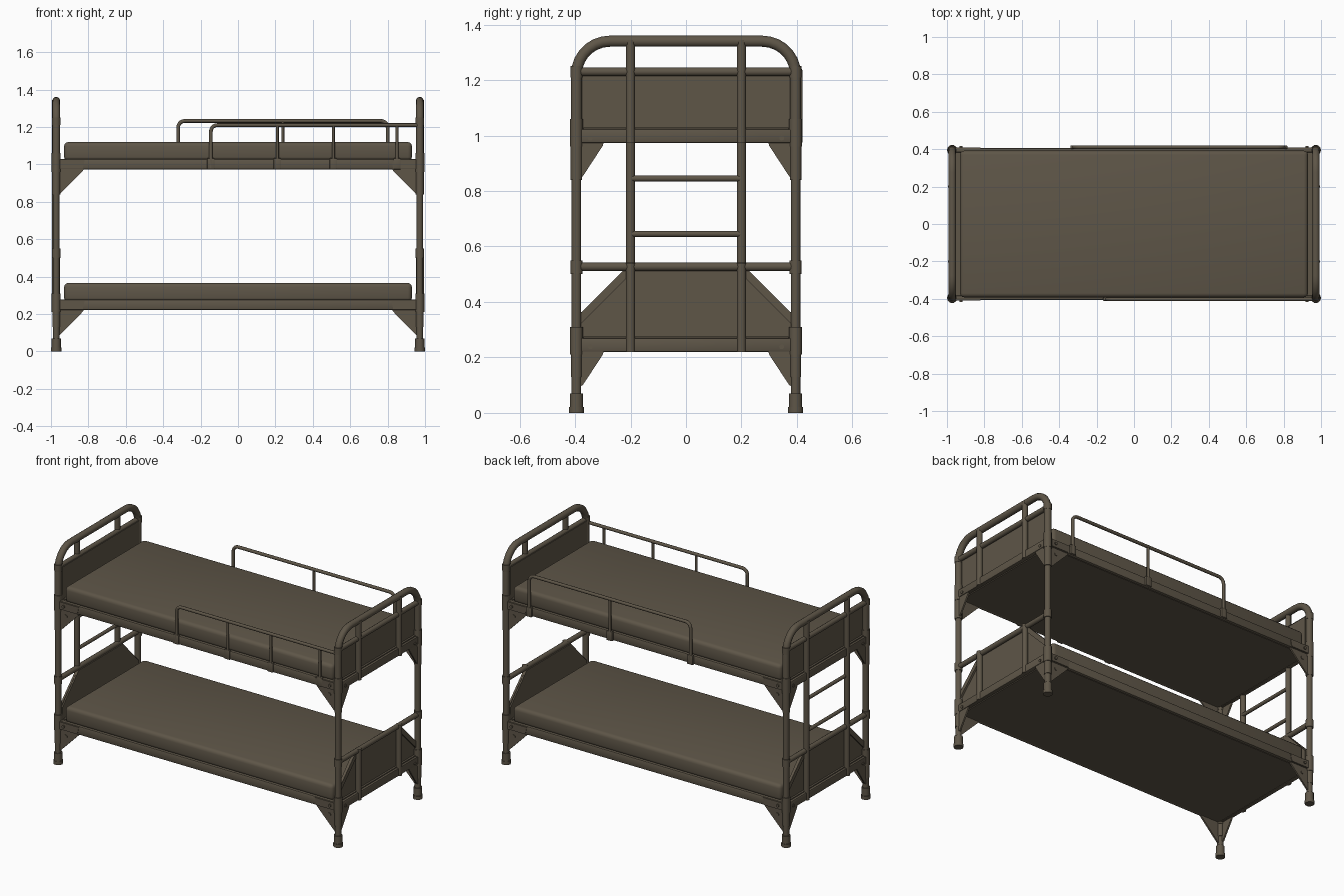
import bpy, bmesh, math
from mathutils import Vector

if "Cube" in bpy.data.objects:
    bpy.data.objects.remove(bpy.data.objects["Cube"])

paint = bpy.data.materials.new("olive_brown")
paint.diffuse_color = (0.112, 0.092, 0.064, 1)
paint.use_nodes = True
paint.node_tree.nodes["Principled BSDF"].inputs["Base Color"].default_value = paint.diffuse_color

PX, PY = 0.972, 0.395          # corner post centres
BUNKS = (0.22, 0.973)          # underside of each bed frame
SIDES = (-1, 1)


def finish(name, mesh, angle=40):
    ob = bpy.data.objects.new(name, mesh)
    bpy.context.collection.objects.link(ob)
    mesh.materials.clear()
    mesh.materials.append(paint)
    bpy.ops.object.select_all(action='DESELECT')
    ob.select_set(True)
    bpy.context.view_layer.objects.active = ob
    bpy.ops.object.shade_smooth_by_angle(angle=math.radians(angle))
    return ob


def tube(name, pts, r):
    """Round tube swept along a path."""
    cu = bpy.data.curves.new(name + "_path", 'CURVE')
    cu.dimensions = '3D'
    cu.bevel_depth, cu.bevel_resolution, cu.use_fill_caps = r, 3, True
    sp = cu.splines.new('POLY')
    sp.points.add(len(pts) - 1)
    for p, co in zip(sp.points, pts):
        p.co = (*co, 1)
    tmp = bpy.data.objects.new(name + "_path", cu)
    bpy.context.collection.objects.link(tmp)
    dg = bpy.context.evaluated_depsgraph_get()
    mesh = bpy.data.meshes.new_from_object(tmp.evaluated_get(dg))
    bpy.data.objects.remove(tmp)
    mesh.name = name
    return finish(name, mesh)


def box(name, lo, hi, bevel=0.0, segs=2):
    bm = bmesh.new()
    bmesh.ops.create_cube(bm, size=1)
    for v in bm.verts:
        v.co = Vector([(l + h) / 2 + c * (h - l) for l, h, c in zip(lo, hi, v.co)])
    if bevel:
        bmesh.ops.bevel(bm, geom=bm.edges[:], offset=bevel, segments=segs,
                        profile=0.5, affect='EDGES')
    mesh = bpy.data.meshes.new(name)
    bm.to_mesh(mesh)
    bm.free()
    return finish(name, mesh)


def plate(name, pts, thick):
    """Flat outline extruded along a thickness vector."""
    bm = bmesh.new()
    f = bm.faces.new([bm.verts.new(p) for p in pts])
    ext = bmesh.ops.extrude_face_region(bm, geom=[f])
    bmesh.ops.translate(bm, vec=thick,
                        verts=[g for g in ext['geom'] if isinstance(g, bmesh.types.BMVert)])
    bmesh.ops.recalc_face_normals(bm, faces=bm.faces[:])
    mesh = bpy.data.meshes.new(name)
    bm.to_mesh(mesh)
    bm.free()
    return finish(name, mesh)


def arc(cy, cz, r, a0, a1, n=7):
    return [(cy + r * math.cos(math.radians(a0 + (a1 - a0) * i / n)),
             cz + r * math.sin(math.radians(a0 + (a1 - a0) * i / n))) for i in range(n + 1)]


# Bed ends
for sx in SIDES:
    x = sx * PX
    # arched top frame and lower posts
    bend = 0.12
    path = [(-PY, 1.0)] + arc(-PY + bend, 1.22, bend, 180, 90) \
        + arc(PY - bend, 1.22, bend, 90, 0) + [(PY, 1.0)]
    tube("end_arch", [(x, y, z) for y, z in path], 0.021)
    for sy in SIDES:
        y = sy * PY
        tube("post", [(x, y, 0.0), (x, y, 1.02)], 0.018)
        for z0, z1, r in ((0, 0.022, 0.028), (0.02, 0.07, 0.025), (0.13, 0.215, 0.021),
                          (0.21, 0.31, 0.024), (0.50, 0.55, 0.023),
                          (0.84, 0.96, 0.022), (0.96, 1.06, 0.024)):
            tube("post_collar", [(x, y, z0), (x, y, z1)], r)
        for z in (1.23,):
            tube("post_collar", [(x, y, z - 0.02), (x, y, z + 0.02)], 0.023)

    # cross bars
    for z in (0.527, 1.23):
        tube("end_cross_bar", [(x, -PY, z), (x, PY, z)], 0.016)
    for z in BUNKS:
        box("end_frame_bar", (x - 0.014, -PY, z), (x + 0.014, PY, z + 0.05), 0.006)
        box("end_angle_lip", (min(x, x - sx * 0.035), -0.37, z + 0.05),
            (max(x, x - sx * 0.035), 0.37, z + 0.056))

    # uprights: full ladder on one end, short stays on the other
    spans = [(0.22, 1.345)] if sx < 0 else [(0.22, 0.54), (0.973, 1.345)]
    for sy in SIDES:
        for z0, z1 in spans:
            tube("end_upright", [(x + sx * 0.006, sy * 0.2, z0),
                                 (x + sx * 0.006, sy * 0.2, z1)], 0.017)
    if sx < 0:
        for z in (0.645, 0.845):
            tube("ladder_rung", [(x, -0.2, z), (x, 0.2, z)], 0.011)

    # end panels, the lower one with cut corners and diagonal braces
    xi = x - sx * 0.012
    th = Vector((-sx * 0.008, 0, 0))
    plate("upper_end_panel", [(xi, -0.38, 1.0), (xi, 0.38, 1.0),
                              (xi, 0.38, 1.23), (xi, -0.38, 1.23)], th)
    plate("lower_end_panel", [(xi, -0.38, 0.245), (xi, 0.38, 0.245), (xi, 0.38, 0.35),
                              (xi, 0.22, 0.52), (xi, -0.22, 0.52), (xi, -0.38, 0.35)], th)
    for sy in SIDES:
        plate("panel_brace", [(xi, sy * 0.39, 0.35), (xi, sy * 0.39, 0.31),
                              (xi, sy * 0.21, 0.49), (xi, sy * 0.22, 0.52)],
              Vector((sx * 0.012, 0, 0)))

# Bunks
for z in BUNKS:
    box("bed_base", (-0.955, -0.385, z), (0.955, 0.385, z + 0.05))
    box("mattress", (-0.93, -0.392, z + 0.045), (0.93, 0.392, z + 0.146), 0.022, 3)
    for sy in SIDES:
        y = sy * 0.394
        box("side_rail", (-PX, y - 0.012, z), (PX, y + 0.012, z + 0.056), 0.009)
        for sx in SIDES:
            x = sx * PX
            # rail bracket and corner gussets
            yo = sy * 0.403
            plate("rail_bracket", [(x, yo, z + 0.004), (sx * 0.83, yo, z + 0.004),
                                   (sx * 0.82, yo, z + 0.05), (x, yo, z + 0.05)],
                  Vector((0, sy * 0.006, 0)))
            yg = sy * 0.39
            plate("side_gusset", [(x, yg, z + 0.01), (sx * 0.82, yg, z + 0.01),
                                  (sx * 0.83, yg, z - 0.008), (sx * 0.955, yg, z - 0.135),
                                  (x, yg, z - 0.14)], Vector((0, sy * 0.01, 0)))
            plate("end_gusset", [(x, sy * PY, z + 0.01), (x, sy * 0.295, z + 0.01),
                                 (x, sy * 0.30, z - 0.01), (x, sy * 0.372, z - 0.12),
                                 (x, sy * PY, z - 0.13)], Vector((sx * 0.01, 0, 0)))
            # bolts
            tube("side_bolt", [(sx * 0.925, yo, z + 0.027), (sx * 0.925, yo + sy * 0.013, z + 0.027)], 0.009)
            tube("side_bolt", [(sx * 0.915, yg, z - 0.035), (sx * 0.915, yg + sy * 0.014, z - 0.035)], 0.011)
            tube("end_bolt", [(x, sy * 0.345, z + 0.018), (x + sx * 0.019, sy * 0.345, z + 0.018)], 0.009)


def guard(name, y, x0, x1, top, stays, closed):
    """Guard rail with rounded ends, stays and rail clamps."""
    r = 0.035
    path = [(x0, 0.98)] + arc(x0 + r, top - r, r, 180, 90, 5)
    path += arc(x1 - r, top - r, r, 90, 0, 5) + [(x1, 0.98)] if closed else [(x1, top)]
    tube(name, [(x, y, z) for x, z in path], 0.010)
    for x in stays:
        tube(name + "_stay", [(x, y, 0.98), (x, y, top)], 0.008)
    for x in [x0] + stays + ([x1] if closed else []):
        box(name + "_clamp", (x - 0.02, y - 0.009, 0.973), (x + 0.02, y + 0.009, 1.033), 0.004)


guard("front_guard", -0.402, -0.145, 0.97, 1.21, [0.21, 0.51, 0.85], False)
guard("back_guard", 0.411, -0.32, 0.80, 1.232, [0.24], True)
